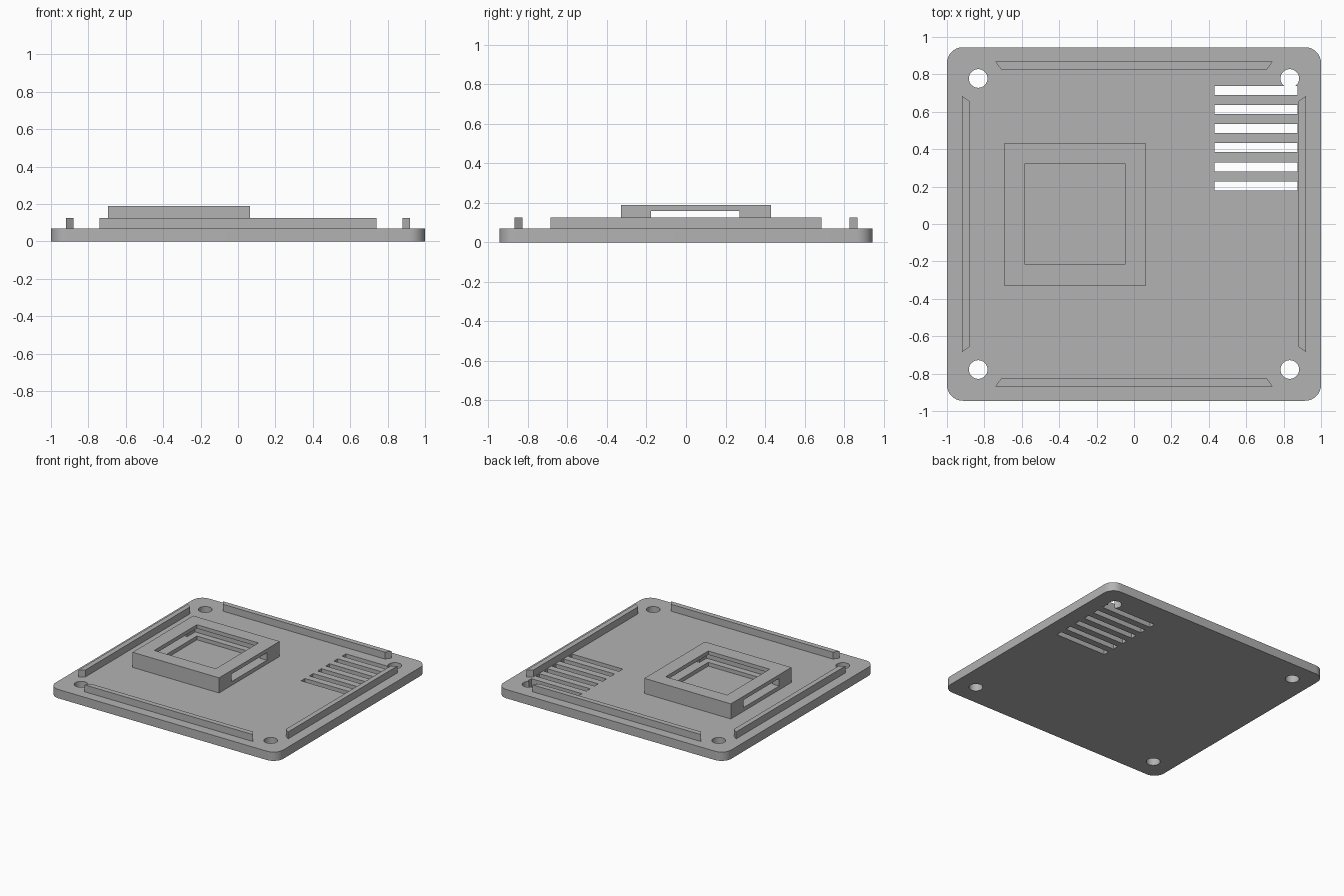
import bpy, bmesh, math

cube = bpy.data.objects.get("Cube")
if cube:
    bpy.data.objects.remove(cube, do_unlink=True)

grey = bpy.data.materials.new("plain grey")
grey.use_nodes = True
COLOUR = (0.45, 0.45, 0.45, 1)
grey.diffuse_color = COLOUR
grey.node_tree.nodes["Principled BSDF"].inputs["Base Color"].default_value = COLOUR

PLATE_TOP = 0.07
RAIL_TOP = 0.125
FRAME_TOP = 0.19


def finish(name, bm):
    bmesh.ops.recalc_face_normals(bm, faces=bm.faces)
    mesh = bpy.data.meshes.new(name)
    bm.to_mesh(mesh)
    bm.free()
    mesh.materials.append(grey)
    obj = bpy.data.objects.new(name, mesh)
    bpy.context.collection.objects.link(obj)
    return obj


def prism(name, points, z0, z1):
    """Extrude a flat outline from z0 up to z1."""
    bm = bmesh.new()
    face = bm.faces.new([bm.verts.new((x, y, z0)) for x, y in points])
    top = bmesh.ops.extrude_face_region(bm, geom=[face])["geom"]
    verts = [v for v in top if isinstance(v, bmesh.types.BMVert)]
    bmesh.ops.translate(bm, verts=verts, vec=(0, 0, z1 - z0))
    return finish(name, bm)


def box(name, x0, x1, y0, y1, z0, z1):
    return prism(name, [(x0, y0), (x1, y0), (x1, y1), (x0, y1)], z0, z1)


def disc(name, x, y, r, z0, z1, sides=32):
    angles = [2 * math.pi * i / sides for i in range(sides)]
    return prism(name, [(x + r * math.cos(a), y + r * math.sin(a)) for a in angles], z0, z1)


def cut(target, cutters):
    """Subtract each cutter, then discard it."""
    bpy.context.view_layer.objects.active = target
    for cutter in cutters:
        mod = target.modifiers.new("cut", "BOOLEAN")
        mod.operation = "DIFFERENCE"
        mod.solver = "EXACT"
        mod.object = cutter
        bpy.ops.object.modifier_apply(modifier=mod.name)
        bpy.data.objects.remove(cutter, do_unlink=True)


def smooth(obj):
    bpy.ops.object.select_all(action="DESELECT")
    obj.select_set(True)
    bpy.context.view_layer.objects.active = obj
    bpy.ops.object.shade_smooth_by_angle(angle=math.radians(30))


# Base plate with rounded corners
RADIUS = 0.085
outline = []
for quarter, (sx, sy) in enumerate([(1, 1), (-1, 1), (-1, -1), (1, -1)]):
    for step in range(9):
        a = math.pi / 2 * (quarter + step / 8)
        outline.append((sx * (1 - RADIUS) + RADIUS * math.cos(a),
                        sy * (0.945 - RADIUS) + RADIUS * math.sin(a)))
plate = prism("base_plate", outline, 0, PLATE_TOP)

# Corner screw holes and row of vent slots
holes = [disc("hole_cutter", sx * 0.833, sy * 0.778, 0.05, -0.1, 0.2)
         for sx in (-1, 1) for sy in (-1, 1)]
vents = []
for i in range(6):
    y = 0.203 + i * 0.1024
    vents.append(box("vent_cutter", 0.43, 0.875, y - 0.024, y + 0.024, -0.1, 0.2))
cut(plate, holes + vents)
smooth(plate)

# Locating rails with mitred ends, one along each side
for sign, end, side in ((-1, "front", "right"), (1, "back", "left")):
    prism(end + "_rail", [(-0.74, sign * 0.868), (0.74, sign * 0.868),
                          (0.712, sign * 0.827), (-0.712, sign * 0.827)],
          PLATE_TOP, RAIL_TOP)
    prism(side + "_rail", [(sign * 0.92, -0.685), (sign * 0.92, 0.685),
                           (sign * 0.88, 0.657), (sign * 0.88, -0.657)],
          PLATE_TOP, RAIL_TOP)

# Raised square frame: window, inner groove and a slot through both sides
frame = box("raised_frame", -0.695, 0.065, -0.33, 0.43, PLATE_TOP, FRAME_TOP)
cut(frame, [
    box("window_cutter", -0.585, -0.045, -0.215, 0.32, 0.0, 0.3),
    box("groove_cutter", -0.635, 0.005, -0.265, 0.37, 0.1, 0.16),
    box("slot_cutter", -0.9, 0.3, -0.177, 0.27, 0.1, 0.16),
])
